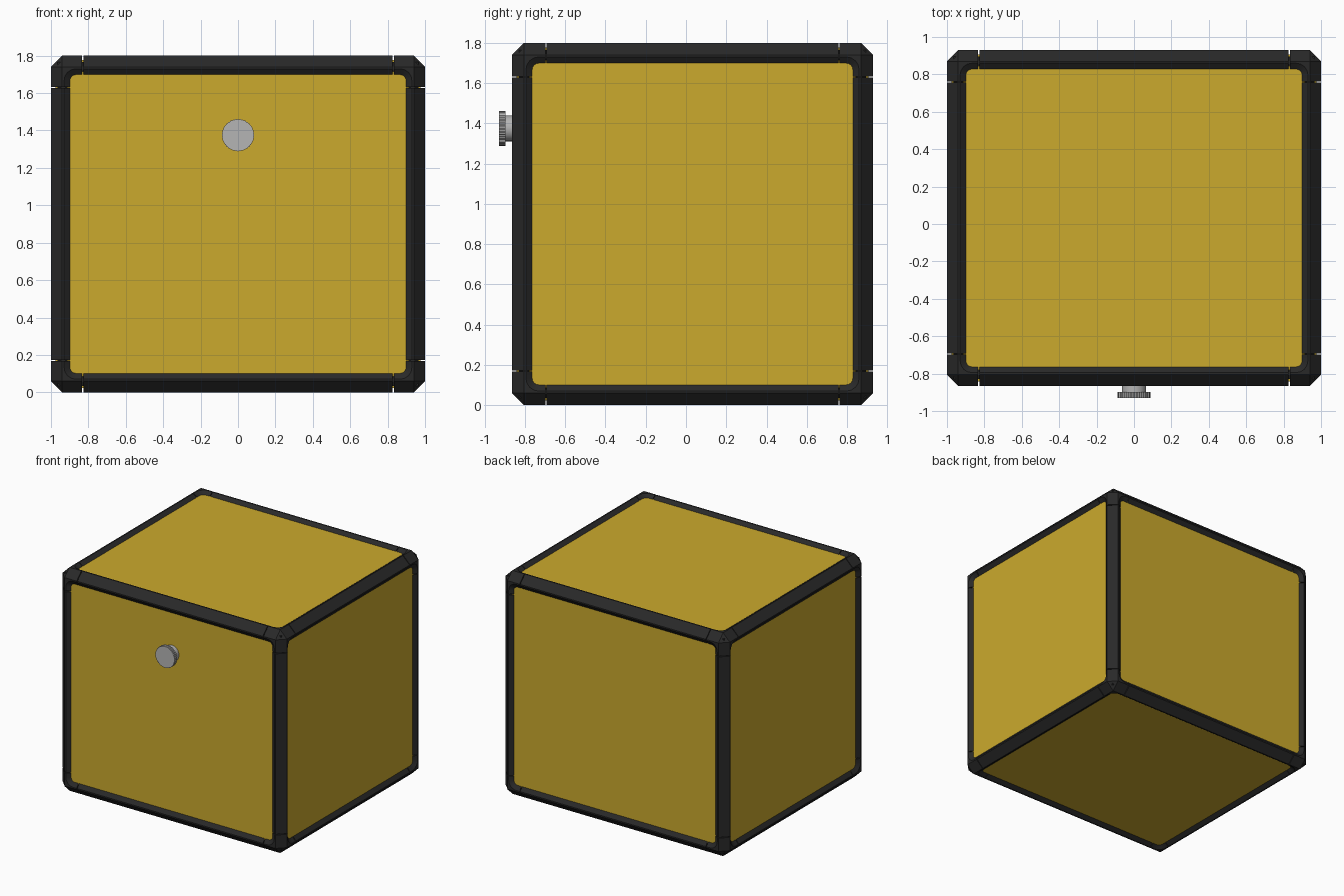
import bpy, bmesh, math
from mathutils import Vector

if "Cube" in bpy.data.objects:
    bpy.data.objects.remove(bpy.data.objects["Cube"])

CENTRE = Vector((0, 0.0325, 0.9))
HALF = Vector((1, 0.8975, 0.9))


def material(name, colour):
    m = bpy.data.materials.new(name)
    m.use_nodes = True
    m.diffuse_color = (*colour, 1)
    m.node_tree.nodes["Principled BSDF"].inputs["Base Color"].default_value = (*colour, 1)
    return m


yellow = material("mustard yellow", (0.6, 0.4, 0.026))
black = material("charcoal", (0.022, 0.022, 0.022))
grey = material("light grey metal", (0.46, 0.46, 0.46))


def finish(name, bm, mat):
    bmesh.ops.recalc_face_normals(bm, faces=bm.faces)
    mesh = bpy.data.meshes.new(name)
    bm.to_mesh(mesh)
    bm.free()
    mesh.materials.append(mat)
    obj = bpy.data.objects.new(name, mesh)
    bpy.context.collection.objects.link(obj)
    return obj


def add_box(bm, centre, half):
    verts = bmesh.ops.create_cube(bm, size=2)["verts"]
    for v in verts:
        v.co = Vector(a * h for a, h in zip(v.co, half)) + centre


def select_only(obj):
    bpy.ops.object.select_all(action="DESELECT")
    obj.select_set(True)
    bpy.context.view_layer.objects.active = obj


def subtract(obj, cutter):
    cutter.hide_render = True
    select_only(obj)
    mod = obj.modifiers.new("cut", "BOOLEAN")
    mod.operation = "DIFFERENCE"
    mod.solver = "EXACT"
    mod.object = cutter
    bpy.ops.object.modifier_apply(modifier=mod.name)
    bpy.data.objects.remove(cutter)


def rounded_loop(bm, axis, side, depth, inset):
    """Rounded rectangle lying at a depth below one side of the box."""
    u, w = (axis + 1) % 3, (axis + 2) % 3
    radius = 0.03 + 0.104 - inset
    loop = []
    for quarter, (su, sw) in enumerate(((1, 1), (-1, 1), (-1, -1), (1, -1))):
        for step in range(5):
            angle = (quarter + step / 4) * math.pi / 2
            p = Vector((0, 0, 0))
            p[axis] = side * (HALF[axis] - depth)
            p[u] = su * (HALF[u] - inset - radius) + radius * math.cos(angle)
            p[w] = sw * (HALF[w] - inset - radius) + radius * math.sin(angle)
            loop.append(bm.verts.new(p + CENTRE))
    return loop


# Protective edge frame: chamfered block with a sloped recess on every side
bm = bmesh.new()
add_box(bm, CENTRE, HALF)
bmesh.ops.bevel(bm, geom=bm.edges[:], offset=0.06, segments=1, affect="EDGES")
frame = finish("edge_frame", bm, black)

bm = bmesh.new()
for axis in range(3):
    for side in (-1, 1):
        outer = rounded_loop(bm, axis, side, -0.025, 0.036)
        inner = rounded_loop(bm, axis, side, 0.025, 0.104)
        bm.faces.new(outer)
        bm.faces.new(inner)
        for i in range(len(outer)):
            j = (i + 1) % len(outer)
            bm.faces.new((outer[i], outer[j], inner[j], inner[i]))
subtract(frame, finish("recess_cutter", bm, black))

# Seams that part the corner caps from the rails
for axis in range(3):
    bm = bmesh.new()
    for side in (-1, 1):
        centre, half = CENTRE.copy(), HALF * 1.2
        centre[axis] += side * (HALF[axis] - 0.17)
        half[axis] = 0.003
        add_box(bm, centre, half)
    subtract(frame, finish("seam_cutter", bm, black))
select_only(frame)
bpy.ops.object.shade_smooth_by_angle(angle=math.radians(30))

# Dark core behind the seams
bm = bmesh.new()
add_box(bm, CENTRE, HALF - Vector((0.035, 0.035, 0.035)))
finish("inner_core", bm, black)

# Coloured panel on every side
names = (("right_panel", "left_panel"), ("front_panel", "back_panel"),
         ("bottom_panel", "top_panel"))
for axis in range(3):
    for k, side in enumerate((-1, 1)):
        centre, half = CENTRE.copy(), HALF - Vector((0.085, 0.085, 0.085))
        centre[axis] += side * (HALF[axis] - 0.03)
        half[axis] = 0.007
        bm = bmesh.new()
        add_box(bm, centre, half)
        finish(names[axis][k], bm, yellow)


# Front knob: plain stem and ribbed disc
def disc(name, radius, y0, y1, sides, rib=0.0):
    bm = bmesh.new()
    rings = []
    for y in (y0, y1):
        ring = []
        for i in range(sides):
            a = 2 * math.pi * i / sides
            r = radius - rib * (i % 2)
            ring.append(bm.verts.new((r * math.cos(a), y, 1.375 + r * math.sin(a))))
        bm.faces.new(ring)
        rings.append(ring)
    for i in range(sides):
        j = (i + 1) % sides
        bm.faces.new((rings[0][i], rings[0][j], rings[1][j], rings[1][i]))
    return finish(name, bm, grey)


stem = disc("knob_stem", 0.064, -0.9, -0.83, 32)
select_only(stem)
bpy.ops.object.shade_smooth_by_angle(angle=math.radians(30))
disc("knob_disc", 0.087, -0.93, -0.897, 80, 0.003)
